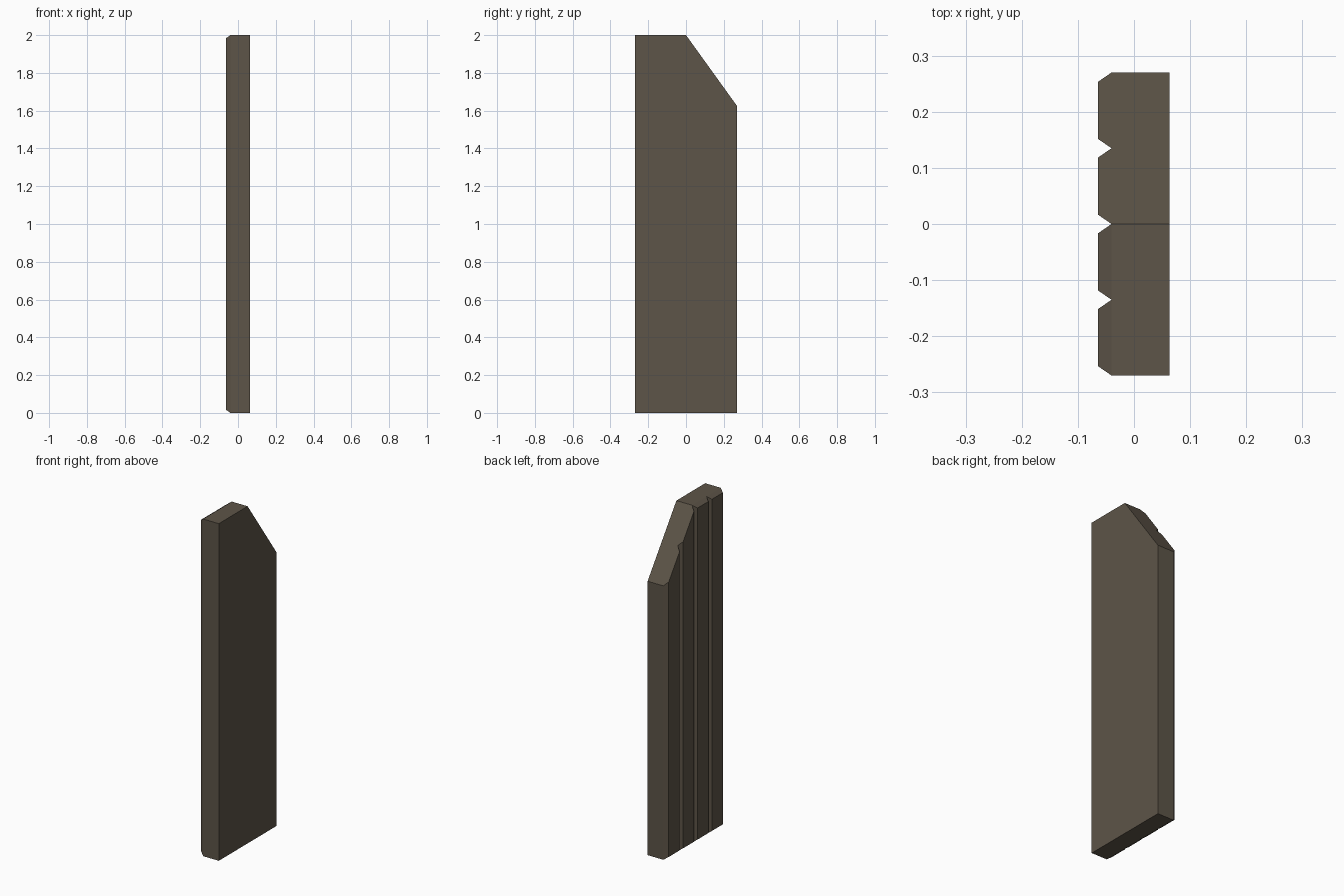
import bpy, bmesh
from mathutils import Vector

if "Cube" in bpy.data.objects:
    bpy.data.objects.remove(bpy.data.objects["Cube"])

X_BACK, X_EDGE, X_FACE = 0.063, -0.04, -0.064   # flat back, chamfer start, plank face
HALF, HEIGHT, CHAMFER, PLANKS = 0.27, 2.0, 0.0165, 4
SLOPE_DROP = 0.375
WIDTH = 2 * HALF / PLANKS

bm = bmesh.new()


def ring(x, y0, y1, z0, z1):
    return [bm.verts.new((x, y, z)) for y, z in ((y0, z0), (y1, z0), (y1, z1), (y0, z1))]


def plank(y0):
    # Board with a chamfered border around its face
    y1, c = y0 + WIDTH, CHAMFER
    rings = [ring(X_BACK, y0, y1, 0, HEIGHT),
             ring(X_EDGE, y0, y1, 0, HEIGHT),
             ring(X_FACE, y0 + c, y1 - c, c, HEIGHT - c)]
    bm.faces.new(rings[0])
    bm.faces.new(rings[-1][::-1])
    for a, b in zip(rings, rings[1:]):
        for i in range(4):
            j = (i + 1) % 4
            bm.faces.new((a[i], b[i], b[j], a[j]))


for i in range(PLANKS):
    plank(-HALF + i * WIDTH)

# Weld the planks into one solid and drop the hidden walls between them
bm.normal_update()
hidden = [f for f in bm.faces
          if abs(f.normal.y) > 0.99 and abs(f.calc_center_median().y) < HALF - 0.01]
bmesh.ops.delete(bm, geom=hidden, context='FACES')
bmesh.ops.remove_doubles(bm, verts=bm.verts, dist=1e-4)

# Sloping cut across the upper corner, then cap it
bmesh.ops.bisect_plane(bm, geom=bm.verts[:] + bm.edges[:] + bm.faces[:], dist=1e-5,
                       plane_co=(0, 0, HEIGHT), plane_no=Vector((0, SLOPE_DROP, HALF)).normalized(),
                       clear_outer=True)
bmesh.ops.holes_fill(bm, edges=[e for e in bm.edges if e.is_boundary], sides=0)
bmesh.ops.recalc_face_normals(bm, faces=bm.faces)

mesh = bpy.data.meshes.new("plank_panel")
bm.to_mesh(mesh)
bm.free()
panel = bpy.data.objects.new("plank_panel", mesh)
bpy.context.collection.objects.link(panel)

wood = bpy.data.materials.new("dark_wood")
wood.diffuse_color = (0.11, 0.09, 0.065, 1)
wood.use_nodes = True
wood.node_tree.nodes["Principled BSDF"].inputs["Base Color"].default_value = wood.diffuse_color
mesh.materials.append(wood)
